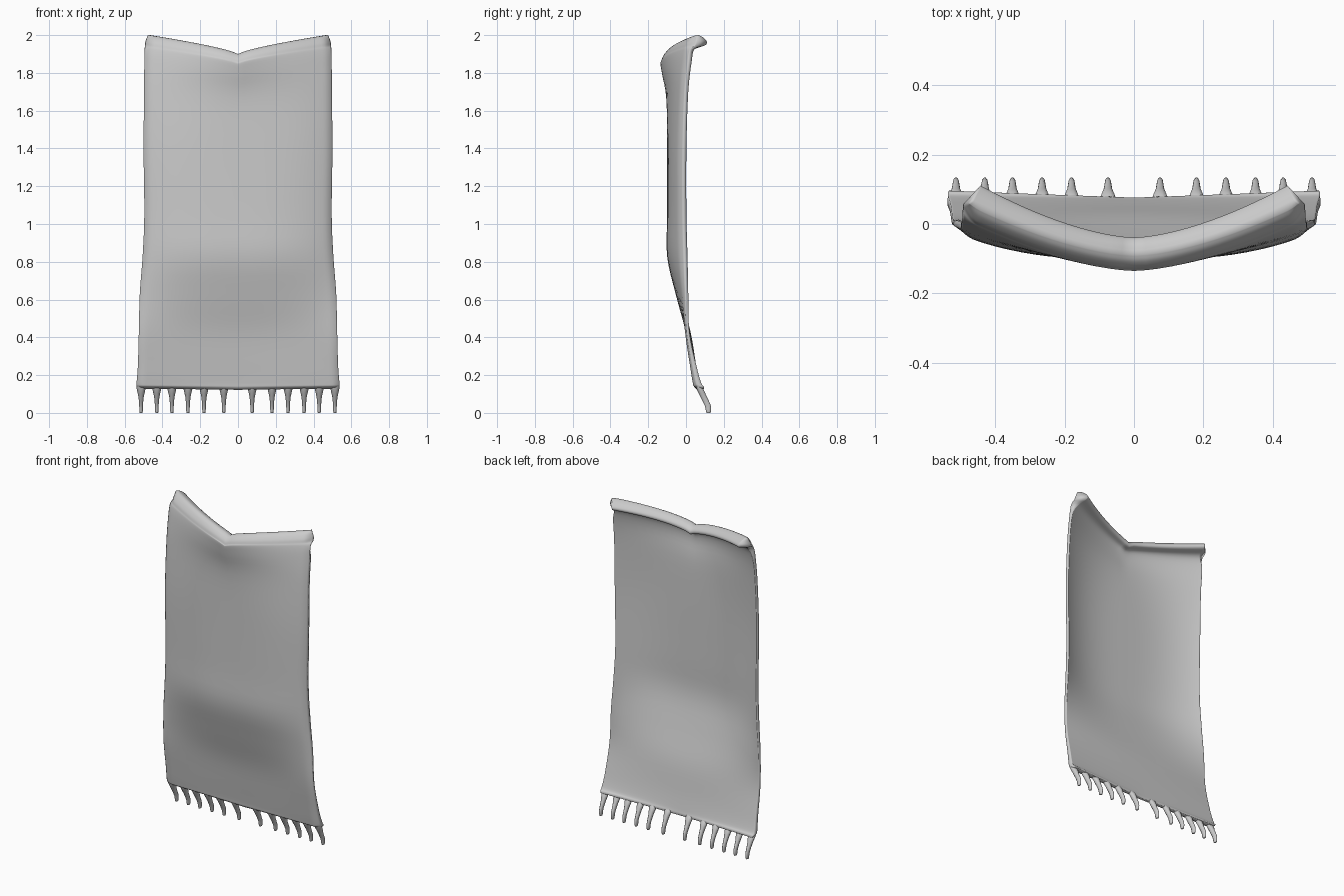
import bpy, math

cube = bpy.data.objects.get("Cube")
if cube:
    bpy.data.objects.remove(cube, do_unlink=True)

grey = bpy.data.materials.new("plain grey")
grey.use_nodes = True
colour = (0.6, 0.6, 0.6, 1)
grey.diffuse_color = colour
grey.node_tree.nodes["Principled BSDF"].inputs["Base Color"].default_value = colour


def make_object(name, verts, faces):
    mesh = bpy.data.meshes.new(name)
    mesh.from_pydata(verts, [], faces)
    mesh.materials.append(grey)
    obj = bpy.data.objects.new(name, mesh)
    bpy.context.collection.objects.link(obj)
    for poly in mesh.polygons:
        poly.use_smooth = True
    return obj


def smooth_rows(rows, steps):
    """Catmull-Rom through the key rows."""
    out = []
    last = len(rows) - 1
    for i in range(last):
        a, b, c, d = (rows[min(max(k, 0), last)] for k in range(i - 1, i + 3))
        for s in range(steps):
            t = s / steps
            out.append([q + t / 2 * (r - p + t * (2*p - 5*q + 4*r - w + t * (3*(q - r) + w - p)))
                        for p, q, r, w in zip(a, b, c, d)])
    return out + [rows[-1]]


def ring_faces(rings, count):
    return [(r * count + k, r * count + (k + 1) % count,
             (r + 1) * count + (k + 1) % count, (r + 1) * count + k)
            for r in range(rings - 1) for k in range(count)]


# Cloth rings: z middle, z edge, front and back half width,
# front y middle and edge, back y middle and edge, bow power
cloth_rows = smooth_rows([
    (0.122, 0.128, 0.53, 0.53, 0.06, 0.066, 0.074, 0.096, 1),
    (0.135, 0.14, 0.537, 0.535, 0.046, 0.042, 0.076, 0.094, 1),
    (0.16, 0.16, 0.537, 0.535, 0.042, 0.035, 0.071, 0.08, 1.2),
    (0.25, 0.25, 0.53, 0.528, 0.028, 0.02, 0.054, 0.055, 1.5),
    (0.43, 0.43, 0.525, 0.523, -0.002, -0.006, 0.024, 0.018, 2),
    (0.63, 0.63, 0.52, 0.518, -0.055, -0.015, -0.03, 0.012, 2.5),
    (0.83, 0.83, 0.505, 0.503, -0.1, -0.025, -0.074, 0.008, 2.8),
    (1.05, 1.05, 0.496, 0.494, -0.1, -0.03, -0.076, 0.002, 3),
    (1.4, 1.4, 0.5, 0.498, -0.1, -0.03, -0.076, 0.002, 3),
    (1.66, 1.7, 0.497, 0.495, -0.104, -0.02, -0.08, 0.012, 2.3),
    (1.79, 1.86, 0.496, 0.49, -0.126, -0.002, -0.095, 0.03, 1.8),
    (1.845, 1.925, 0.494, 0.46, -0.135, 0.01, -0.085, 0.045, 1.6),
    (1.855, 1.945, 0.493, 0.445, -0.132, 0.018, -0.045, 0.1, 1.6),
    (1.875, 1.965, 0.49, 0.443, -0.124, 0.025, -0.04, 0.11, 1.6),
    (1.893, 1.988, 0.482, 0.455, -0.107, 0.04, -0.058, 0.09, 1.6),
    (1.9, 2.0, 0.476, 0.466, -0.09, 0.055, -0.08, 0.068, 1.6),
], 4)

half = [i / 14 for i in range(13)] + [0.9, 0.93, 0.955, 0.975, 0.99, 1.0]
across = [-u for u in reversed(half[1:])] + half
cols = len(across)
verts = []
for zm, ze, wide_f, wide_b, fym, fye, bym, bye, power in cloth_rows:
    front, back = [], []
    for u in across:
        a = abs(u)
        z = zm + (ze - zm) * a ** 0.75
        # The outer edges round backwards into the hem
        turn = 0.4 * (bye - fye) * max(0, (a - 0.92) / 0.08) ** 2
        front.append((u * wide_f, fym + (fye - fym) * a ** power + turn, z))
        back.append((u * wide_b, bym + (bye - bym) * a ** power, z))
    verts += front + back[::-1]
faces = ring_faces(len(cloth_rows), 2 * cols)
# Close the lower and upper edges
top = (len(cloth_rows) - 1) * 2 * cols
for k in range(cols - 1):
    opposite = 2 * cols - 1 - k
    faces.append((k, opposite, opposite - 1, k + 1))
    faces.append((top + k, top + k + 1, top + opposite - 1, top + opposite))
make_object("cloth_panel", verts, faces)

# Fringe: tapering tassels bent backwards, z, y, half width, half depth
tassel_rows = smooth_rows([
    (0.14, 0.066, 0.025, 0.014), (0.12, 0.077, 0.022, 0.019), (0.085, 0.093, 0.014, 0.018),
    (0.04, 0.115, 0.01, 0.017), (0.01, 0.119, 0.009, 0.014), (0.0, 0.119, 0.007, 0.01),
], 2)
sides = 10
for number, x0 in enumerate((0.075, 0.18, 0.265, 0.35, 0.43, 0.513), 1):
    for side, sign in (("left", 1), ("right", -1)):
        verts = []
        for z, y, rx, ry in reversed(tassel_rows):
            for k in range(sides):
                angle = math.tau * k / sides
                verts.append((sign * x0 + rx * math.cos(angle), y + ry * math.sin(angle), z))
        faces = ring_faces(len(tassel_rows), sides) + [tuple(reversed(range(sides)))]
        make_object(f"{side}_tassel_{number}", verts, faces)
